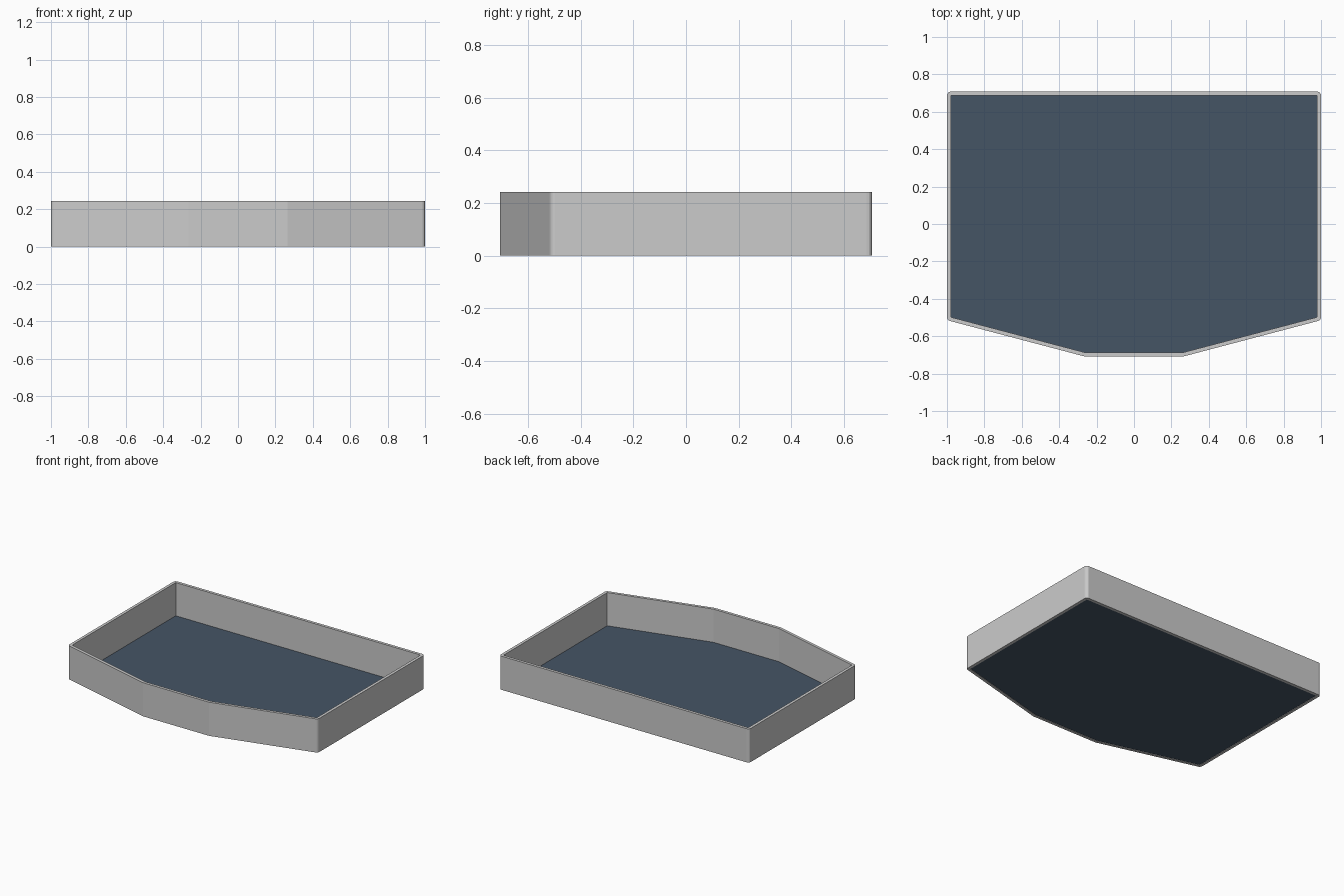
import bpy, bmesh, math
from mathutils import Vector

if "Cube" in bpy.data.objects:
    bpy.data.objects.remove(bpy.data.objects["Cube"])

WALL, HEIGHT, FLOOR_Z = 0.021, 0.243, 0.003

# inner outline, counter-clockwise, mirrored from the right half
right = [(0.262, -0.687), (0.979, -0.498), (0.979, 0.687)]
inner = [Vector(p) for p in right] + [Vector((-x, y)) for x, y in reversed(right)]


def make_object(name, bm):
    bmesh.ops.recalc_face_normals(bm, faces=bm.faces)
    mesh = bpy.data.meshes.new(name)
    bm.to_mesh(mesh)
    bm.free()
    obj = bpy.data.objects.new(name, mesh)
    bpy.context.collection.objects.link(obj)
    return obj


def outer_corner(i):
    """Points of the outer wall around one corner: rounded if sharp, else mitred."""
    p, a, b = inner[i], inner[i - 1], inner[(i + 1) % len(inner)]
    normals = [Vector((d.y, -d.x)).normalized() for d in (p - a, b - p)]
    start = math.atan2(normals[0].y, normals[0].x)
    turn = normals[0].angle(normals[1])
    if turn < 0.6:
        ang, r = start + turn / 2, WALL / math.cos(turn / 2)
        return [p + r * Vector((math.cos(ang), math.sin(ang)))]
    n = 4
    return [p + WALL * Vector((math.cos(start + turn * k / n), math.sin(start + turn * k / n)))
            for k in range(n + 1)]


# Wall ring: flat rim section extruded upward
bm = bmesh.new()
ins = [bm.verts.new((p.x, p.y, 0)) for p in inner]
outs = [[bm.verts.new((p.x, p.y, 0)) for p in outer_corner(i)] for i in range(len(inner))]
for i, corner in enumerate(outs):
    j = (i + 1) % len(outs)
    if len(corner) > 1:
        bm.faces.new([ins[i]] + corner)
    bm.faces.new([ins[i], corner[-1], outs[j][0], ins[j]])
ext = bmesh.ops.extrude_face_region(bm, geom=bm.faces[:], use_keep_orig=True)
bmesh.ops.translate(bm, vec=(0, 0, HEIGHT),
                    verts=[v for v in ext["geom"] if isinstance(v, bmesh.types.BMVert)])
make_object("tray_wall", bm)

# Floor panel
bm = bmesh.new()
bm.faces.new([bm.verts.new((p.x, p.y, FLOOR_Z)) for p in inner]).normal_update()
floor = make_object("tray_floor", bm)
if floor.data.polygons[0].normal.z < 0:
    floor.data.flip_normals()
slate = bpy.data.materials.new("slate")
slate.diffuse_color = (0.06, 0.09, 0.13, 1)
slate.use_nodes = True
slate.node_tree.nodes["Principled BSDF"].inputs["Base Color"].default_value = slate.diffuse_color
floor.data.materials.append(slate)
